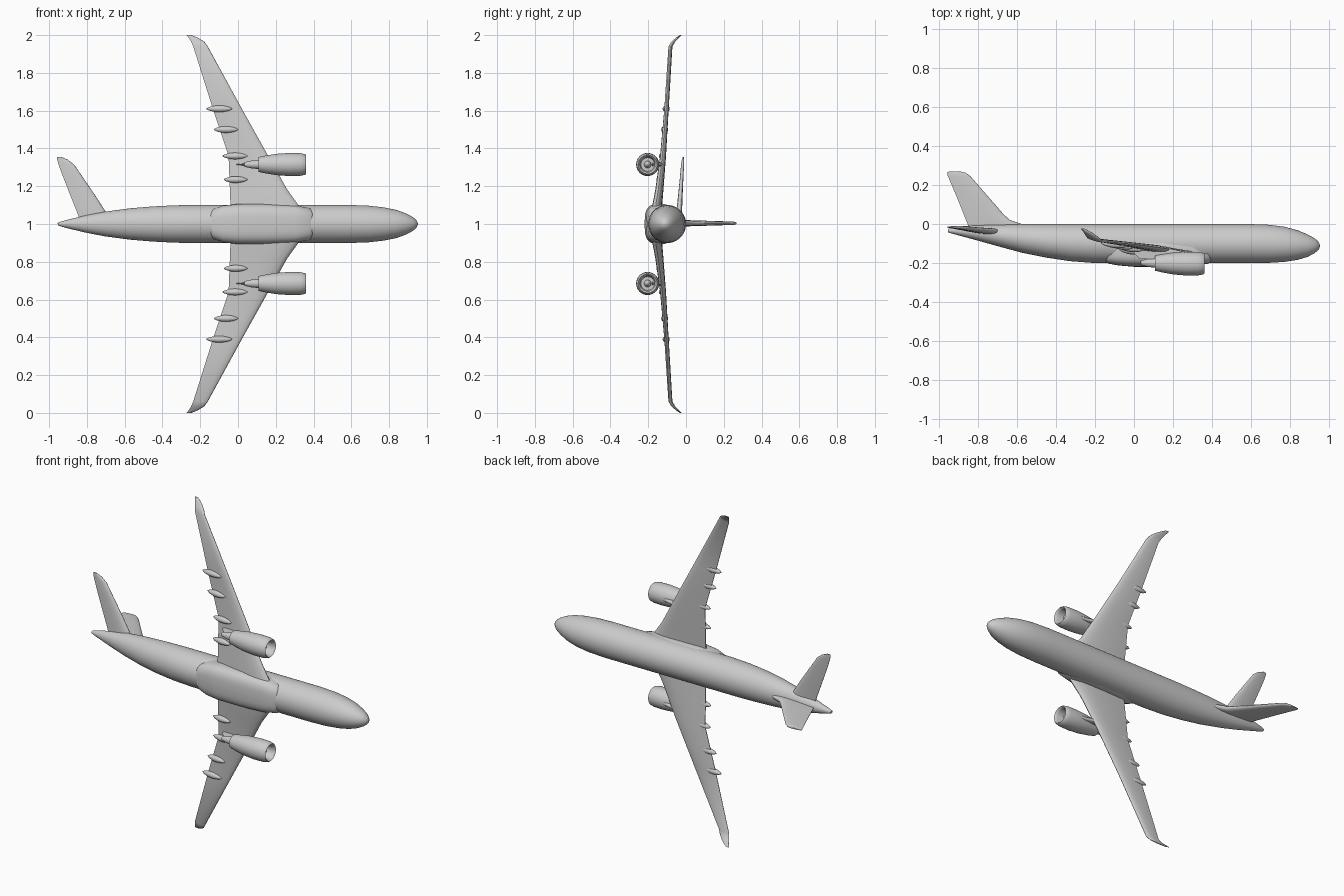
import bpy, bmesh, math

if "Cube" in bpy.data.objects:
    bpy.data.objects.remove(bpy.data.objects["Cube"])

grey = bpy.data.materials.new("light_grey")
grey.diffuse_color = (0.6, 0.6, 0.6, 1)
grey.use_nodes = True
grey.node_tree.nodes["Principled BSDF"].inputs["Base Color"].default_value = grey.diffuse_color
MID = 1.0  # height of the aircraft's centre line


def loft(name, rings, angle=40, closed=False):
    """Skin a row of equal rings; the ends are capped unless closed into a loop."""
    bm = bmesh.new()
    vs = [[bm.verts.new(p) for p in r] for r in rings]
    n = len(vs[0])
    pairs = list(zip(vs, vs[1:]))
    if closed:
        pairs.append((vs[-1], vs[0]))
    for a, b in pairs:
        for i in range(n):
            j = (i + 1) % n
            bm.faces.new((a[i], a[j], b[j], b[i]))
    if not closed:
        bm.faces.new(vs[0])
        bm.faces.new(vs[-1])
    bmesh.ops.recalc_face_normals(bm, faces=bm.faces)
    me = bpy.data.meshes.new(name)
    bm.to_mesh(me)
    bm.free()
    ob = bpy.data.objects.new(name, me)
    bpy.context.collection.objects.link(ob)
    me.materials.append(grey)
    bpy.ops.object.select_all(action='DESELECT')
    ob.select_set(True)
    bpy.context.view_layer.objects.active = ob
    bpy.ops.object.shade_smooth_by_angle(angle=math.radians(angle))
    return ob


def ring(x, y, z, ry, rz, n=32, power=1.0):
    """Ellipse across x; power below 1 makes it boxier."""
    pts = []
    for i in range(n):
        a = 2 * math.pi * i / n
        c, s = math.cos(a), math.sin(a)
        pts.append((x, y + ry * math.copysign(abs(c) ** power, c),
                    z + rz * math.copysign(abs(s) ** power, s)))
    return pts


# Half airfoil: chord fraction and share of the half thickness
FOIL = [(0, 0), (.02, .4), (.08, .75), (.2, .97), (.35, 1), (.6, .8), (.85, .42), (1, .12)]


def foil(lead, trail, half, axis):
    """Airfoil from leading to trailing point, thickened along axis (1 = y, 2 = z)."""
    pts = []
    for side, prof in ((1, FOIL), (-1, FOIL[:0:-1])):
        for t, h in prof:
            p = [a + (b - a) * t for a, b in zip(lead, trail)]
            p[axis] += side * h * half
            pts.append(p)
    return pts


# Fuselage: x, top, bottom, half width
BODY = [(.952, -.108, -.116, .004), (.945, -.092, -.132, .02), (.925, -.073, -.149, .037),
        (.89, -.054, -.168, .056), (.84, -.033, -.183, .074), (.77, -.014, -.194, .088),
        (.69, -.004, -.199, .097), (.58, 0, -.2, .101), (.2, 0, -.2, .101),
        (-.2, 0, -.2, .101), (-.33, 0, -.19, .099), (-.45, 0, -.172, .093),
        (-.57, 0, -.148, .083), (-.7, -.002, -.113, .066), (-.8, -.006, -.085, .047),
        (-.88, -.012, -.063, .028), (-.935, -.02, -.048, .014), (-.952, -.025, -.042, .008)]
loft("fuselage", [ring(x, (t + b) / 2, MID, (t - b) / 2, w, 48) for x, t, b, w in BODY], 60)

# Belly fairing: x, depth of the bottom, half width
BELLY = [(.41, -.185, .05), (.38, -.203, .085), (.3, -.213, .1), (.15, -.219, .106),
         (0, -.219, .106), (-.08, -.212, .098), (-.13, -.203, .08), (-.16, -.188, .05)]
loft("belly_fairing", [ring(x, -.14, MID, -.14 - b, w, 32, .65) for x, b, w in BELLY], 60)

# Wing stations: span, leading x and y, trailing x and y, half thickness
WING = [(0, .39, -.165, -.04, -.145, .026), (.1, .32, -.16, -.04, -.135, .024),
        (.18, .262, -.147, -.043, -.128, .02), (.36, .16, -.125, -.05, -.113, .015),
        (.6, .026, -.107, -.13, -.097, .011), (.94, -.16, -.088, -.237, -.073, .008),
        (.965, -.178, -.073, -.248, -.058, .008), (.985, -.21, -.05, -.26, -.038, .007),
        (1.0, -.245, -.03, -.272, -.024, .004)]
# Nacelle profile, run round from the hub out over the lip and back: x, radius
NACELLE = [(.3, .002), (.3, .036), (.345, .041), (.357, .045), (.361, .05), (.355, .055),
           (.33, .06), (.27, .061), (.2, .056), (.14, .046), (.108, .039), (.108, .024),
           (.07, .02), (.035, .012), (.03, .002)]
SPINNER = [(.295, .02), (.315, .016), (.33, .008), (.335, .001)]
# Flap track fairings: span, front x, rear x, y
TRACKS = [(.235, .05, -.075, -.145), (.36, .05, -.082, -.132),
          (.5, .0, -.128, -.12), (.61, -.03, -.168, -.112)]

for side, s in (("upper", 1), ("lower", -1)):
    loft(side + "_wing", [foil((lx, ly, MID + s * z), (tx, ty, MID + s * z), h, 1)
                          for z, lx, ly, tx, ty, h in WING], 50)
    ez = MID + s * .315
    loft(side + "_engine", [ring(x, -.203 + .02 * max(0, .25 - x), ez, r, r)
                            for x, r in NACELLE])
    loft(side + "_spinner", [ring(x, -.203, ez, r, r, 16) for x, r in SPINNER])
    # Pylon joining the nacelle to the wing
    loft(side + "_pylon", [foil((a, y, ez), (b, y, ez), .011, 2)
                           for y, a, b in ((-.18, .32, .03), (-.15, .29, .0), (-.12, .16, -.01))])
    for k, (z, a, b, y) in enumerate(TRACKS):
        rings = []
        for i in range(11):
            t = i / 10
            r = .002 + .016 * math.sin(math.pi * t) ** .7
            rings.append(ring(a + (b - a) * t, y + .014 * t, MID + s * z, r, r, 14))
        loft(f"{side}_flap_fairing_{k + 1}", rings, 60)

# Tail fin: y, leading x, trailing x, half thickness
FIN = [(-.04, -.56, -.84, .016), (0, -.575, -.852, .016), (.02, -.635, -.86, .016),
       (.05, -.668, -.872, .015), (.15, -.755, -.912, .012), (.245, -.838, -.953, .009),
       (.262, -.86, -.957, .007), (.268, -.885, -.95, .004)]
loft("tail_fin", [foil((a, y, MID + .004), (b, y, MID + .004), h, 2) for y, a, b, h in FIN], 50)

# Single tailplane on the upper side: span, leading x, trailing x, y, half thickness
TAIL = [(.0, -.66, -.83, -.04, .016), (.065, -.7, -.853, -.036, .015),
        (.15, -.755, -.887, -.03, .012), (.26, -.83, -.93, -.022, .009),
        (.315, -.868, -.95, -.018, .008), (.34, -.9, -.957, -.016, .006),
        (.355, -.935, -.957, -.015, .003)]
loft("tailplane", [foil((a, y, MID + z), (b, y, MID + z), h, 1) for z, a, b, y, h in TAIL], 50)
